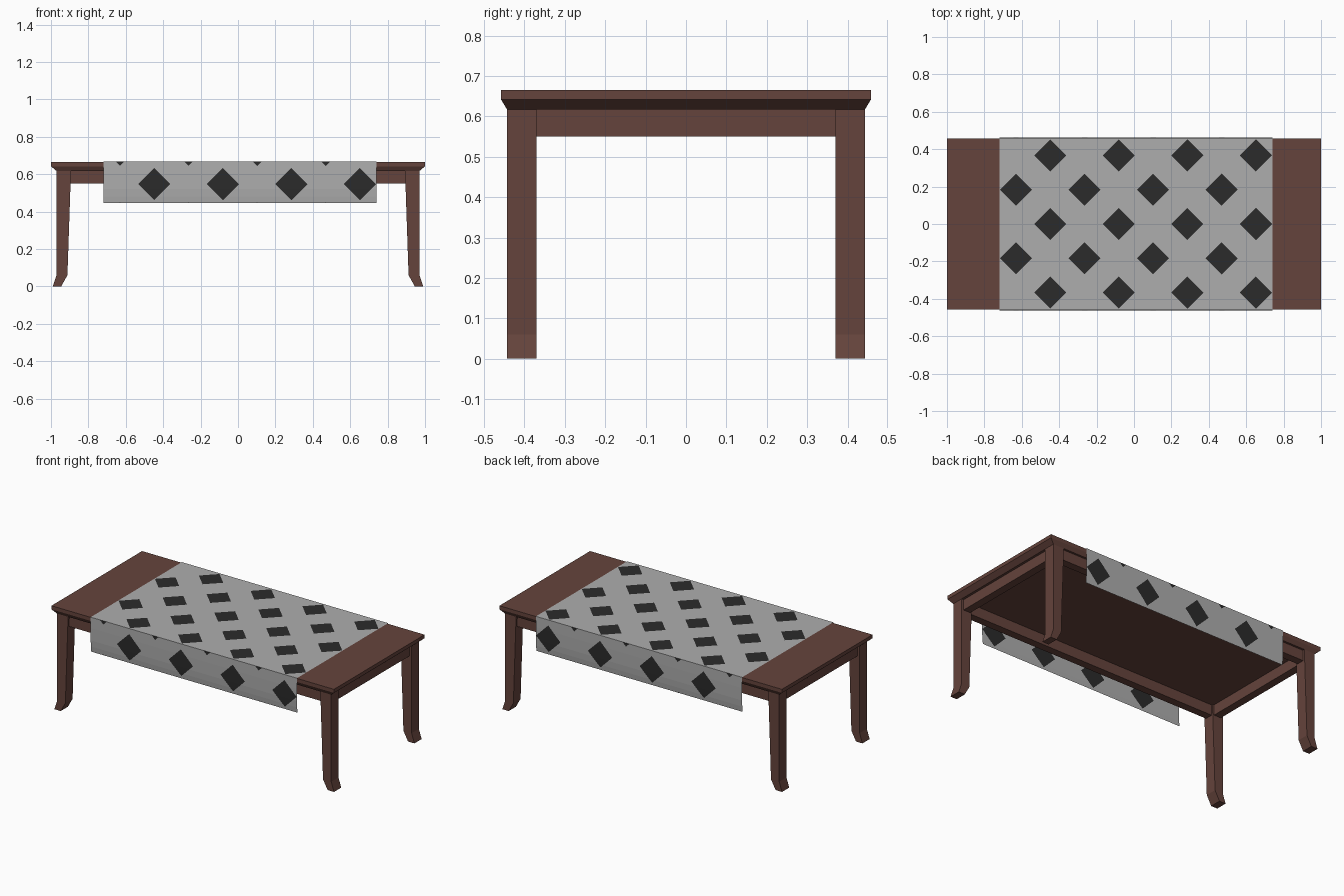
import bpy, bmesh, math
from mathutils import Vector

cube = bpy.data.objects.get("Cube")
if cube:
    bpy.data.objects.remove(cube, do_unlink=True)


def material(name, rgb):
    m = bpy.data.materials.new(name)
    m.use_nodes = True
    m.diffuse_color = (*rgb, 1)
    m.node_tree.nodes["Principled BSDF"].inputs["Base Color"].default_value = (*rgb, 1)
    return m


WOOD = material("brown wood", (0.13, 0.057, 0.045))
CLOTH = material("grey cloth", (0.42, 0.42, 0.42))
DARK = material("charcoal diamonds", (0.024, 0.024, 0.024))


def finish(name, bm, *mats):
    mesh = bpy.data.meshes.new(name)
    bm.to_mesh(mesh)
    bm.free()
    for m in mats:
        mesh.materials.append(m)
    obj = bpy.data.objects.new(name, mesh)
    bpy.context.collection.objects.link(obj)
    return obj


def loft(name, rings):
    """Closed solid through successive rings of points."""
    bm = bmesh.new()
    loops = [[bm.verts.new(p) for p in ring] for ring in rings]
    for a, b in zip(loops, loops[1:]):
        for i in range(len(a)):
            j = (i + 1) % len(a)
            bm.faces.new((a[i], a[j], b[j], b[i]))
    bm.faces.new(loops[0])
    bm.faces.new(loops[-1])
    bmesh.ops.recalc_face_normals(bm, faces=bm.faces)
    return finish(name, bm, WOOD)


def rect(x0, x1, y0, y1, z):
    return [(x0, y0, z), (x1, y0, z), (x1, y1, z), (x0, y1, z)]


# Table top with a chamfered lower edge
loft("table_top", [rect(-x, x, -y, y, z) for x, y, z in
                   ((0.97, 0.443, 0.617), (1, 0.458, 0.642), (1, 0.458, 0.665))])

# Tapered legs with feet kicked outwards along x
LEG = ((0.945, 0.99, 0), (0.912, 0.97, 0.06), (0.893, 0.97, 0.618))
for sx, side in ((1, "left"), (-1, "right")):
    for sy, end in ((-1, "front"), (1, "back")):
        loft(f"{end}_{side}_leg",
             [rect(sx * a, sx * b, sy * 0.37, sy * 0.443, z) for a, b, z in LEG])

# Apron rails between the legs
for s, end, side in ((-1, "front", "right"), (1, "back", "left")):
    loft(f"{end}_apron", [rect(-0.9, 0.9, s * 0.38, s * 0.43, z) for z in (0.55, 0.618)])
    loft(f"{side}_apron", [rect(s * 0.905, s * 0.955, -0.38, 0.38, z) for z in (0.55, 0.618)])

# Table runner: flat panels cut along a diagonal lattice, then placed
PITCH, HALF, ORIGIN = 0.3665, 0.086, -0.081
X0, X1 = -0.72, 0.74


def off_lattice(t):
    return abs((t - ORIGIN + PITCH / 2) % PITCH - PITCH / 2)


def cloth_panel(name, s0, s1, place, folds=()):
    bm = bmesh.new()
    bm.faces.new([bm.verts.new(p) for p in rect(X0, X1, s0, s1, 0)])

    def cut(co, no):
        bmesh.ops.bisect_plane(bm, geom=bm.verts[:] + bm.edges[:] + bm.faces[:],
                               dist=1e-6, plane_co=co, plane_no=no)

    for k in range(-4, 5):
        for h in (-HALF, HALF):
            c = ORIGIN + k * PITCH + h
            cut((c, 0, 0), (1, 1, 0))
            cut((c, 0, 0), (1, -1, 0))
    for f in folds:
        cut((0, f, 0), (0, 1, 0))
    for f in bm.faces:
        c = f.calc_center_median()
        f.material_index = int(max(off_lattice(c.x + c.y), off_lattice(c.x - c.y)) < HALF)
    for v in bm.verts:
        v.co = place(v.co.x, v.co.y)
    bm.normal_update()
    return finish(name, bm, CLOTH, DARK)


cloth_panel("runner_top", -0.461, 0.461, lambda x, s: Vector((x, s, 0.668)))

# Hanging ends, bowing out slightly and curling in at the hem
MID = 0.547
DROP = ((0.445, 0.455), (0.48, 0.459), (0.52, 0.4615), (0.6, 0.462), (0.668, 0.461))


def hang(z):
    for (z0, y0), (z1, y1) in zip(DROP, DROP[1:]):
        if z <= z1:
            return y0 + (y1 - y0) * (z - z0) / (z1 - z0)
    return DROP[-1][1]


for s, end in ((-1, "front"), (1, "back")):
    panel = cloth_panel(f"runner_{end}_drop", DROP[0][0] - MID, DROP[-1][0] - MID,
                        lambda x, t: Vector((x, s * hang(t + MID), t + MID)),
                        [z - MID for z, y in DROP[1:-1]])
    if s > 0:
        panel.data.flip_normals()
